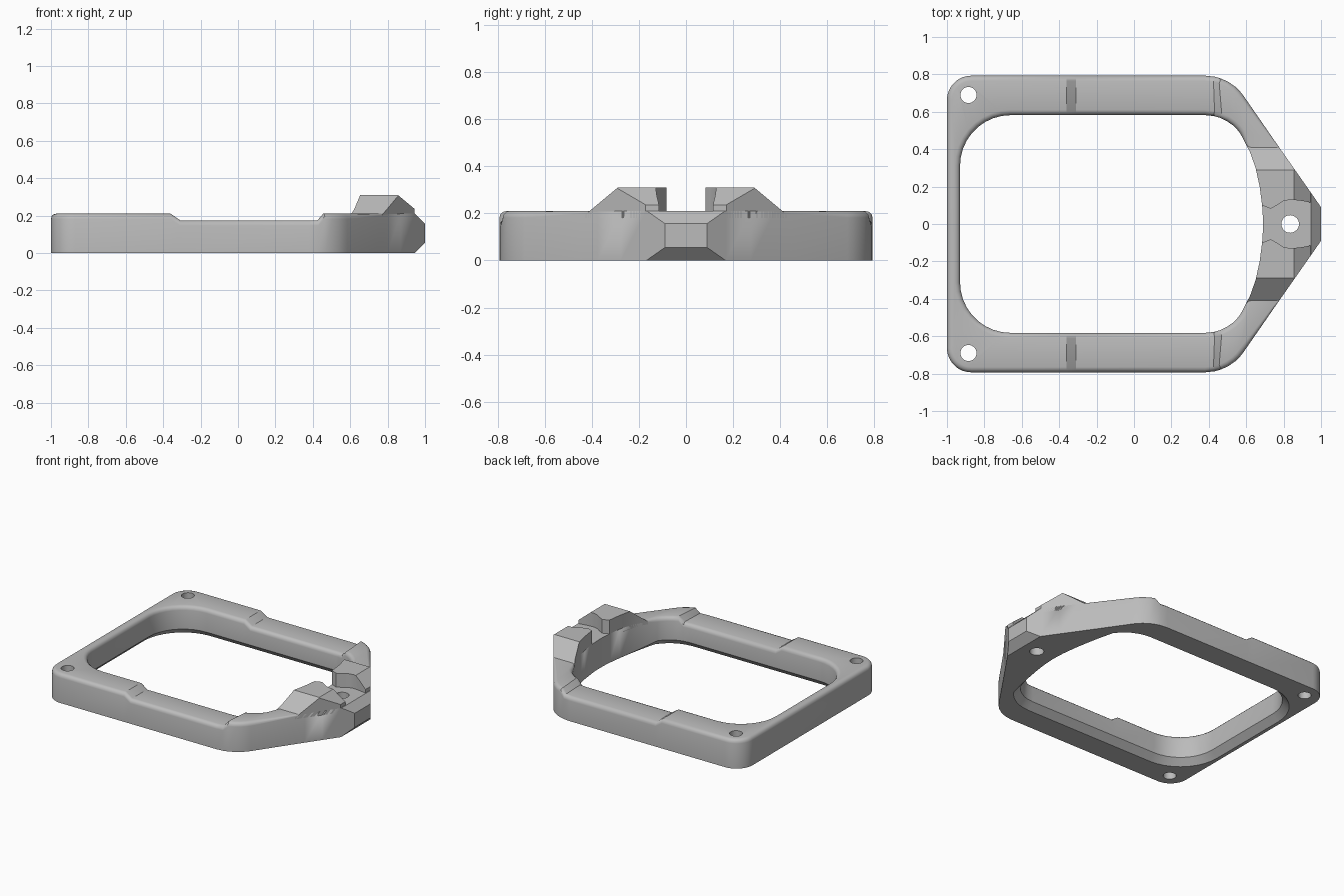
import bpy, bmesh
from math import cos, sin, radians, pi
from mathutils import Vector

if "Cube" in bpy.data.objects:
    bpy.data.objects.remove(bpy.data.objects["Cube"])

grey = bpy.data.materials.new("plain grey")
grey.use_nodes = True
grey.diffuse_color = (0.5, 0.5, 0.5, 1)
grey.node_tree.nodes["Principled BSDF"].inputs["Base Color"].default_value = (0.5, 0.5, 0.5, 1)

TOP, LOW, ROUND, CHAMFER = 0.21, 0.175, 0.028, 0.045


def arc_point(cx, cy, r, deg):
    return Vector((cx + r * cos(radians(deg)), cy + r * sin(radians(deg))))


def nose_line(x):
    """Point on the straight slanted side of the nose."""
    return Vector((x, 0.09 + (1 - x) * 1.43))


def slice_off(bm, point, normal):
    """Cut away everything beyond a plane and close the cut."""
    geom = bm.verts[:] + bm.edges[:] + bm.faces[:]
    bmesh.ops.bisect_plane(bm, geom=geom, plane_co=point, plane_no=normal, clear_outer=True)
    rim = [e for e in bm.edges if e.is_boundary]
    bmesh.ops.holes_fill(bm, edges=rim, sides=0)


def finish(bm, name):
    bmesh.ops.recalc_face_normals(bm, faces=bm.faces[:])
    mesh = bpy.data.meshes.new(name)
    bm.to_mesh(mesh)
    bm.free()
    obj = bpy.data.objects.new(name, mesh)
    bpy.context.collection.objects.link(obj)
    mesh.materials.append(grey)
    return obj


def select_only(obj):
    bpy.ops.object.select_all(action='DESELECT')
    obj.select_set(True)
    bpy.context.view_layer.objects.active = obj


# Half outline as stations: outer point, inner point, top height
inner_nose = [Vector(p) for p in
              ((0.685, 0.1), (0.672, 0.2), (0.65, 0.3), (0.62, 0.385))]
half = [(Vector((1, 0)), Vector((0.69, 0)), TOP),
        (nose_line(1), Vector((0.688, 0.06)), TOP)]
for x, inner in zip((0.945, 0.87, 0.8, 0.75), inner_nose):
    half.append((nose_line(x), inner, TOP))
for deg in (35, 42, 50, 60, 70, 78.5, 90):
    half.append((arc_point(0.38, 0.543, 0.25, deg), arc_point(0.38, 0.352, 0.23, deg),
                 TOP if deg < 75 else LOW))
for x, h in ((-0.31, LOW), (-0.36, TOP)):
    half.append((Vector((x, 0.793)), Vector((x, 0.582)), h))
for i in range(10):
    deg = 90 + 10 * i
    half.append((arc_point(-0.87, 0.663, 0.13, deg), arc_point(-0.66, 0.312, 0.27, deg), TOP))
half.append((Vector((-1, 0)), Vector((-0.93, 0)), TOP))


def flip(v):
    return Vector((v.x, -v.y))


stations = half + [(flip(o), flip(i), h) for o, i, h in reversed(half[1:-1])]
count = len(stations)


def outward(k, side):
    t = stations[(k + 1) % count][side] - stations[k - 1][side]
    return Vector((t.y, -t.x)).normalized()


# Frame: one cross-section per station, joined all the way round
bm = bmesh.new()
rings = []
for k, (outer, inner, h) in enumerate(stations):
    n_out, n_in = outward(k, 0), outward(k, 1)
    fade = 1.0
    if outer.x > 0.6:
        fade = max(0.0, min(1.0, (abs(outer.y) - 0.35) / 0.25))
    r, c = ROUND * fade, CHAMFER * fade
    section = [(outer, 0)]
    steps = [radians(a) for a in (0, 30, 60, 90)]
    for a in steps:
        section.append((outer - n_out * r * (1 - cos(a)), h - r + r * sin(a)))
    for a in reversed(steps):
        section.append((inner + n_in * r * (1 - cos(a)), h - r + r * sin(a)))
    section += [(inner, c), (inner + n_in * c, 0)]
    rings.append([bm.verts.new((p.x, p.y, z)) for p, z in section])
for k in range(count):
    a, b = rings[k], rings[(k + 1) % count]
    for j in range(len(a)):
        m = (j + 1) % len(a)
        bm.faces.new((a[j], a[m], b[m], b[j]))
bmesh.ops.remove_doubles(bm, verts=bm.verts[:], dist=0.00001)

# Bevelled tip of the nose
slice_off(bm, (1, 0, 0.055), (1, 0, -1))
slice_off(bm, (1, 0, 0.157), (1, 0, 1))
frame = finish(bm, "frame")

# Screw holes
for x, y, r in ((-0.885, 0.69, 0.043), (-0.885, -0.69, 0.043), (0.835, 0, 0.047)):
    bpy.ops.mesh.primitive_cylinder_add(vertices=32, radius=r, depth=1, location=(x, y, 0))
    cutter = bpy.context.object
    cutter.name = "hole_cutter"
    cutter.hide_render = True
    mod = frame.modifiers.new("screw_hole", 'BOOLEAN')
    mod.operation, mod.solver, mod.object = 'DIFFERENCE', 'EXACT', cutter
    select_only(frame)
    bpy.ops.object.modifier_apply(modifier=mod.name)
    bpy.data.objects.remove(cutter)

# Raised clamp blocks on both sides of the nose pocket
pocket = [Vector(p) for p in ((0.73, 0.082), (0.765, 0.1), (0.8, 0.123), (0.835, 0.13),
                              (0.89, 0.125), (0.943, 0.115))]
plan = [Vector((0.6, 0.422))] + inner_nose[::-1] + pocket + [nose_line(0.943), nose_line(0.76)]
blocks = []
for side, name in ((1, "left_clamp_block"), (-1, "right_clamp_block")):
    bm = bmesh.new()
    base = bm.faces.new([bm.verts.new((p.x, p.y * side, 0.18)) for p in plan])
    top = bmesh.ops.extrude_face_region(bm, geom=[base], use_keep_orig=True)["geom"]
    bmesh.ops.translate(bm, vec=(0, 0, 0.13),
                        verts=[g for g in top if isinstance(g, bmesh.types.BMVert)])
    slice_off(bm, (0, 0.29 * side, 0.31), (0, 0.1 * side, 0.12))
    slice_off(bm, (0.855, 0, 0.31), (0.075, 0, 0.09))
    blocks.append(finish(bm, name))

for obj in [frame] + blocks:
    select_only(obj)
    bpy.ops.object.shade_smooth_by_angle(angle=radians(31))
